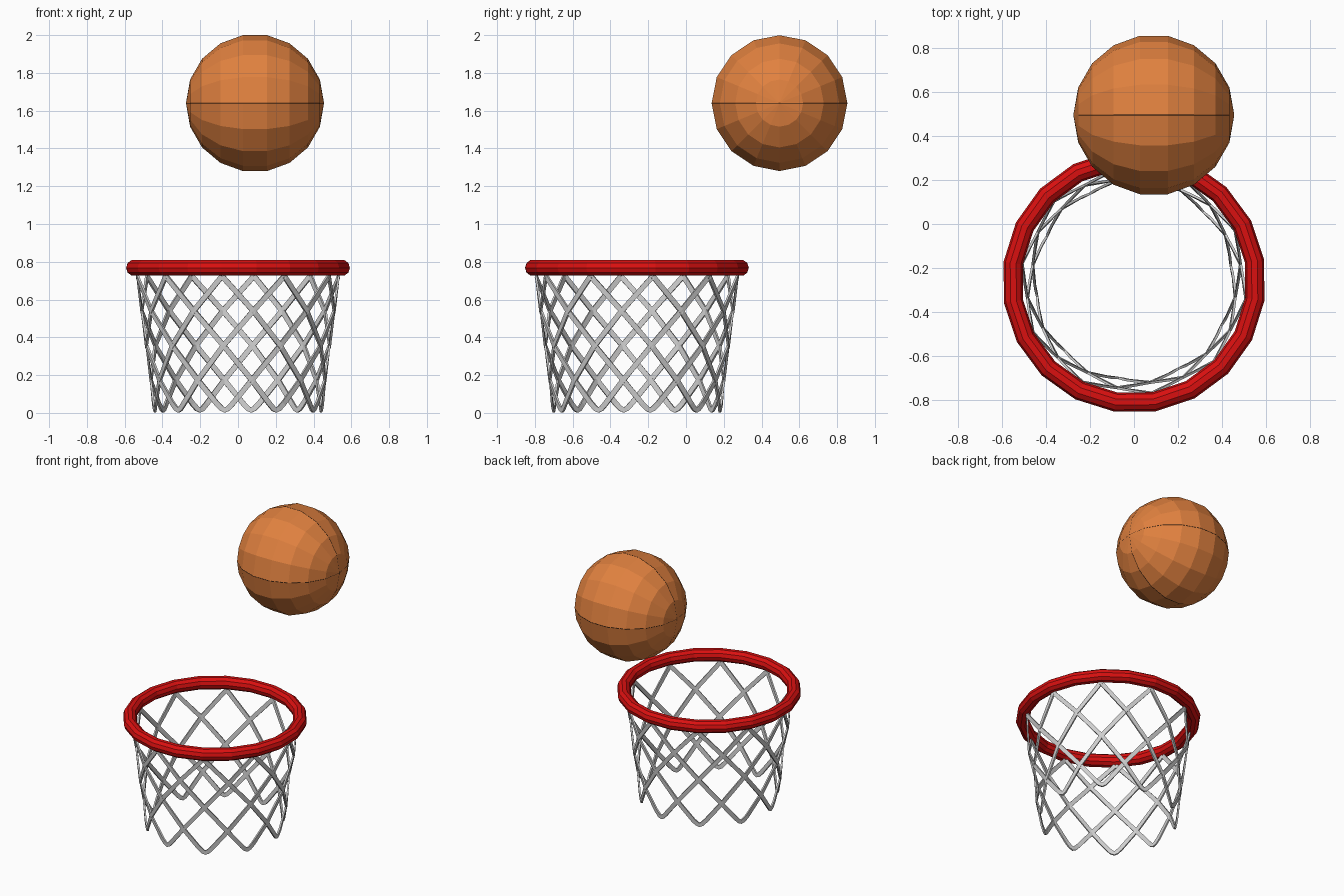
import bpy, bmesh, math
from mathutils import Vector, Matrix

if "Cube" in bpy.data.objects:
    bpy.data.objects.remove(bpy.data.objects["Cube"])


def material(name, rgb):
    m = bpy.data.materials.new(name)
    m.diffuse_color = (*rgb, 1)
    m.use_nodes = True
    m.node_tree.nodes["Principled BSDF"].inputs["Base Color"].default_value = m.diffuse_color
    return m


ORANGE = material("ball orange", (0.75, 0.22, 0.05))
RED = material("rim red", (0.70, 0.005, 0.005))
GREY = material("net grey", (0.62, 0.62, 0.62))
BLACK = material("seam black", (0.005, 0.005, 0.005))

BALL = Vector((0.09, 0.495, 1.64))
BALL_R = 0.365
HOOP = Vector((0, -0.26, 0))


def add_object(name, bm, mat):
    bmesh.ops.recalc_face_normals(bm, faces=bm.faces)
    me = bpy.data.meshes.new(name)
    bm.to_mesh(me)
    bm.free()
    me.materials.append(mat)
    ob = bpy.data.objects.new(name, me)
    bpy.context.collection.objects.link(ob)
    return ob


def tube(bm, sections, closed):
    """Skin a row of equal cross-sections, capping the ends if open."""
    rows = [[bm.verts.new(p) for p in s] for s in sections]
    n = len(rows[0])
    pairs = list(zip(rows, rows[1:] + rows[:1])) if closed else list(zip(rows, rows[1:]))
    for a, b in pairs:
        for i in range(n):
            j = (i + 1) % n
            bm.faces.new((a[i], a[j], b[j], b[i]))
    if not closed:
        bm.faces.new(rows[0])
        bm.faces.new(rows[-1])


def ring(name, mat, centre, points, radius, sides):
    """Closed ring around the centre; points are offsets, cut by radial planes."""
    axis = points[0].cross(points[1]).normalized()
    bm = bmesh.new()
    sections = []
    for p in points:
        out = p.normalized()
        sections.append([centre + p + radius * (math.cos(a) * out + math.sin(a) * axis)
                         for a in (math.tau * k / sides for k in range(sides))])
    tube(bm, sections, True)
    return add_object(name, bm, mat)


# Ball: faceted sphere with its poles along x
bm = bmesh.new()
bmesh.ops.create_uvsphere(bm, u_segments=16, v_segments=9, radius=BALL_R)
bmesh.ops.transform(bm, verts=bm.verts,
                    matrix=Matrix.Translation(BALL) @ Matrix.Rotation(math.pi / 2, 4, 'Y'))
add_object("ball", bm, ORANGE)

# Ball seams: hairline rings almost sunk into two ridges
steps = [math.radians(20 * k) for k in range(18)]
sr, st = BALL_R - 0.0025, 0.003
ring("level_seam", BLACK, BALL,
     [Vector((math.cos(a), math.sin(a), 0)) * sr for a in steps], st, 6)
ring("upright_seam", BLACK, BALL,
     [Vector((math.cos(a), 0, math.sin(a))) * sr for a in steps], st, 6)

# Rim: twenty-sided ring
angles = [math.radians(9.5 + 18 * k) for k in range(20)]
ring("rim", RED, HOOP + Vector((0, 0, 0.768)),
     [Vector((math.cos(a), math.sin(a), 0)) * 0.555 for a in angles], 0.044, 10)


# Net: ten flat V-shaped cords crossing to make diamonds
def net_point(u, tip):
    z = 0.015 + 0.184 * (math.sqrt(u * u + 0.0225) - 0.15)
    a = math.radians(tip + 18 * u)
    r = 0.443 + 0.097 * z / 0.72
    return HOOP + Vector((r * math.sin(a), -r * math.cos(a), z))


bm = bmesh.new()
WIDTH, THICK = 0.028, 0.011
path = [-4, -3, -2, -1, -0.3, -0.12, 0, 0.12, 0.3, 1, 2, 3, 4]
for k in range(10):
    tip = -9 + 36 * k
    sections = []
    for u in path:
        p = net_point(u, tip)
        along = (net_point(u + 0.05, tip) - net_point(u - 0.05, tip)).normalized()
        out = Vector((p.x - HOOP.x, p.y - HOOP.y, 0)).normalized()
        side = out.cross(along).normalized()
        sections.append([p + side * (sx * WIDTH / 2) + out * (sy * THICK / 2)
                         for sx, sy in ((-1, -1), (1, -1), (1, 1), (-1, 1))])
    tube(bm, sections, False)
add_object("net", bm, GREY)
